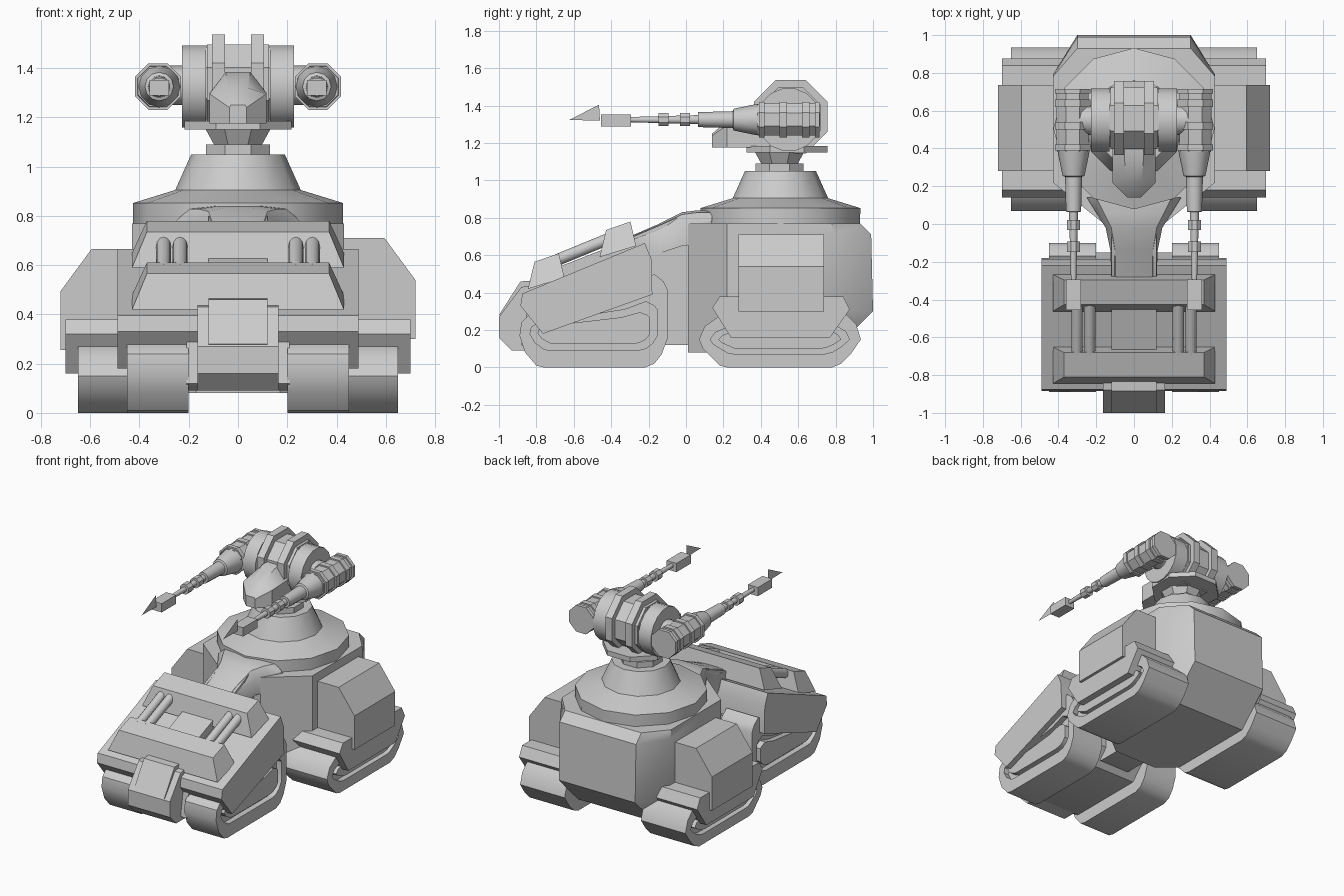
import bpy, bmesh
from math import pi, cos, sin, radians

if "Cube" in bpy.data.objects:
    bpy.data.objects.remove(bpy.data.objects["Cube"])


def loft(name, rings, mirror=False, angle=35):
    """Skin equal-length rings of points, cap both ends, optionally mirror in x."""
    bm = bmesh.new()
    rows = [[bm.verts.new(p) for p in r] for r in rings]
    n = len(rows[0])
    for a, b in zip(rows, rows[1:]):
        for i in range(n):
            j = (i + 1) % n
            bm.faces.new((a[i], a[j], b[j], b[i]))
    bm.faces.new(rows[0])
    if len(rows) > 1:
        bm.faces.new(rows[-1])
    bmesh.ops.recalc_face_normals(bm, faces=bm.faces)
    me = bpy.data.meshes.new(name)
    bm.to_mesh(me)
    bm.free()
    me.shade_smooth()
    me.set_sharp_from_angle(angle=radians(angle))
    ob = bpy.data.objects.new(name, me)
    bpy.context.collection.objects.link(ob)
    if mirror:
        ob.modifiers.new("Mirror", 'MIRROR').use_mirror_merge = False
    return ob


def prism(name, prof, x0, x1, mirror=False, taper=None):
    """Extrude a (y, z) profile along x."""
    return loft(name, [[(x, y, z) for y, z in prof] for x in (x0, x1)], mirror)


def turned(name, c, axis, steps, n, rot=0.0, mirror=False, sq=1.0):
    """Stack of n-gons (offset, radius) along an axis through c."""
    rings = []
    for t, r in steps:
        ring = []
        for i in range(n):
            a = rot + 2 * pi * i / n
            u, v = r * cos(a), r * sin(a) * sq
            d = {'x': (t, u, v), 'y': (u, t, v), 'z': (u, v, t)}[axis]
            ring.append(tuple(p + q for p, q in zip(c, d)))
        rings.append(ring)
    return loft(name, rings, mirror)


def track(name, prof, x0, x1, centre):
    """Track block with a groove sunk around a central side plate."""
    cy, cz = centre
    layers = [(x0, 1, 1), (x1, 1, 1), (x1, .86, .52), (x1 - .04, .86, .52),
              (x1 - .04, .76, .34), (x1, .76, .34)]
    loft(name, [[(x, cy + (y - cy) * sy, cz + (z - cz) * sz) for y, z in prof]
                for x, sy, sz in layers], True)


OCT = pi / 8

# Tracks and fenders
track("rear_track", [(.07, .15), (.09, .1), (.18, .01), (.22, 0), (.78, 0), (.83, .02),
                     (.88, .07), (.935, .15), (.91, .23), (.85, .29), (.2, .29), (.1, .22)],
      .3, .65, (.5, .15))
track("front_track", [(-.89, .17), (-.86, .08), (-.8, .01), (-.76, 0), (-.22, 0), (-.17, .02),
                      (-.13, .07), (-.1, .15), (-.1, .42), (-.12, .46), (-.17, .5),
                      (-.3, .42), (-.84, .28), (-.88, .24)], .2, .45, (-.49, .19))
prism("rear_fender", [(.14, .32), (.18, .38), (.84, .38), (.875, .31), (.77, .16), (.24, .16)],
      .3, .7, True)

# Rear hull: plan outline lofted upward, with a sloping lower back
def plan(z, back, inner):
    half = [(.17, .01), (.43, .22), (.43, inner), (.3, back)]
    return [(x, y, z) for x, y in half] + [(-x, y, z) for x, y in half[::-1]]


loft("rear_hull", [plan(.08, .78, .62), plan(.3, 1.0, .79), plan(.71, .99, .79),
                   plan(.77, .93, .78)])

# Side pods, the left one set slightly lower
for name, s, dz in (("right_pod", 1, 0), ("left_pod", -1, -.045)):
    sec = [(.38, .30), (.72, .30), (.72, .54), (.595, .71), (.38, .71)]
    loft(name, [[(s * x, y, z + dz) for x, z in sec] for y in (.28, .737)])

# Front hull and nose
prism("front_hull", [(-.875, .395), (-.885, .33), (-.765, .18), (-.18, .39), (-.185, .58),
                     (-.22, .665)], -.49, .49)
prism("front_belly", [(-.88, .12), (-.83, .09), (-.25, .09), (-.15, .2), (-.15, .45),
                      (-.85, .3)], -.21, .21)
prism("nose", [(-1, .16), (-1, .27), (-.88, .43), (-.75, .45), (-.75, .09), (-.93, .09)],
      -.165, .165)
prism("nose_plate", [(-1, .28), (-.985, .275), (-.87, .42), (-.75, .45), (-.75, .47),
                     (-.885, .46)], -.12, .12)

# Neck joining the front and rear hulls
prism("neck_core", [(-.65, .3), (-.2, .12), (.05, .12), (.05, .78), (-.05, .8), (-.28, .7),
                    (-.65, .52)], -.12, .12)


def neck_ring(y, w, top, drop):
    return [(-w, y, top - drop - .12), (-w, y, top - drop), (-w * .8, y, top - drop * .2),
            (-w * .4, y, top), (w * .4, y, top), (w * .8, y, top - drop * .2),
            (w, y, top - drop), (w, y, top - drop - .12)]


loft("neck_cowl", [neck_ring(-.3, .12, .70, .02), neck_ring(-.14, .125, .77, .04),
                   neck_ring(-.02, .15, .83, .06), neck_ring(.06, .2, .84, .06),
                   neck_ring(.14, .25, .84, .06)])

# Sloped armour bars, connecting tubes and centre hatch on the front deck
for name, dy, dz in (("lower_bar", 0, 0), ("upper_bar", .383, .17)):
    bar = [(-.845, .42, .43), (-.81, .565, .37), (-.68, .61, .37), (-.65, .48, .43)]
    loft(name, [[(s * w, y + dy, z + dz) for y, z, w in bar] for s in (-1, 1)])
for x in (.235, .302):
    ends = ((-.7, .57), (-.42, .685))
    loft("deck_tube", [[(x + .03 * cos(2 * pi * i / 12), y, z + .034 * sin(2 * pi * i / 12))
                        for i in range(12)] for y, z in ends], True)
prism("deck_hatch", [(-.7, .47), (-.7, .53), (-.42, .64), (-.42, .58)], -.12, .12)

# Turret base
turned("turret_base", (0, .505, 0), 'z',
       [(.68, .425), (.852, .427), (.905, .255), (1.05, .19)], 12)
turned("turret_collar", (0, .5, 0), 'z', [(1.04, .14), (1.09, .14)], 8, OCT)
turned("turret_pedestal", (0, .5, 0), 'z', [(1.05, .075), (1.1, .08), (1.17, .12)], 12)
turned("pedestal_yoke", (0, .5, 0), 'z', [(1.08, .1), (1.165, .15)], 8, OCT)
turned("turret_platform", (0, .54, 0), 'z', [(1.15, .235), (1.185, .235)], 8, OCT)

# Turret head: core, ribs and side discs
turned("head_core", (0, .56, 1.34), 'x', [(-.13, .165), (.13, .165)], 8, OCT)
turned("head_rib", (0, .56, 1.34), 'x', [(.052, .212), (.105, .212)], 8, OCT, True)
turned("head_drum", (0, .56, 1.335), 'x', [(-.125, .175), (.125, .175)], 8, OCT)
turned("side_disc", (0, .55, 1.325), 'x', [(.13, .17), (.228, .17)], 16, pi / 16, True)
turned("gun_axle", (0, .55, 1.33), 'x', [(.2, .08), (.3, .08)], 12, 0, True)

# Snout of the head
def snout(y, w, tw, mid, top):
    return [(-w, y, 1.175), (w, y, 1.175), (w, y, mid), (tw, y, top), (-tw, y, top), (-w, y, mid)]


loft("snout", [snout(.45, .115, .05, 1.3, 1.385), snout(.34, .115, .05, 1.3, 1.385),
               snout(.22, .115, .04, 1.295, 1.32), snout(.14, .035, .03, 1.24, 1.25)])

# Guns
GX, GZ = .325, 1.325
turned("gun_pod", (GX, 0, GZ), 'y', [(.38, .088), (.4, .092), (.7, .092), (.715, .08)],
       8, OCT, True)
for y0, y1 in ((.39, .42), (.5, .54), (.62, .66), (.69, .715)):
    turned("pod_band", (GX, 0, GZ), 'y', [(y0, .102), (y1, .102)], 8, OCT, True)
turned("gun_barrel", (.32, 0, GZ), 'y',
       [(.39, .085), (.36, .08), (.255, .058), (.25, .045), (.065, .04), (.064, .024),
        (-.3, .014)], 12, 0, True)
for y in (-.12, -.005):
    turned("barrel_ring", (.32, 0, GZ), 'y', [(y - .027, .037), (y + .027, .037)], 8, OCT, True)
turned("muzzle", (.32, 0, 1.32), 'y', [(-.455, .055), (-.295, .055)], 4, pi / 4, True, .8)
loft("muzzle_blade", [[(.32, -.46, 1.32), (.32, -.625, 1.323), (.32, -.465, 1.405)]], True)
